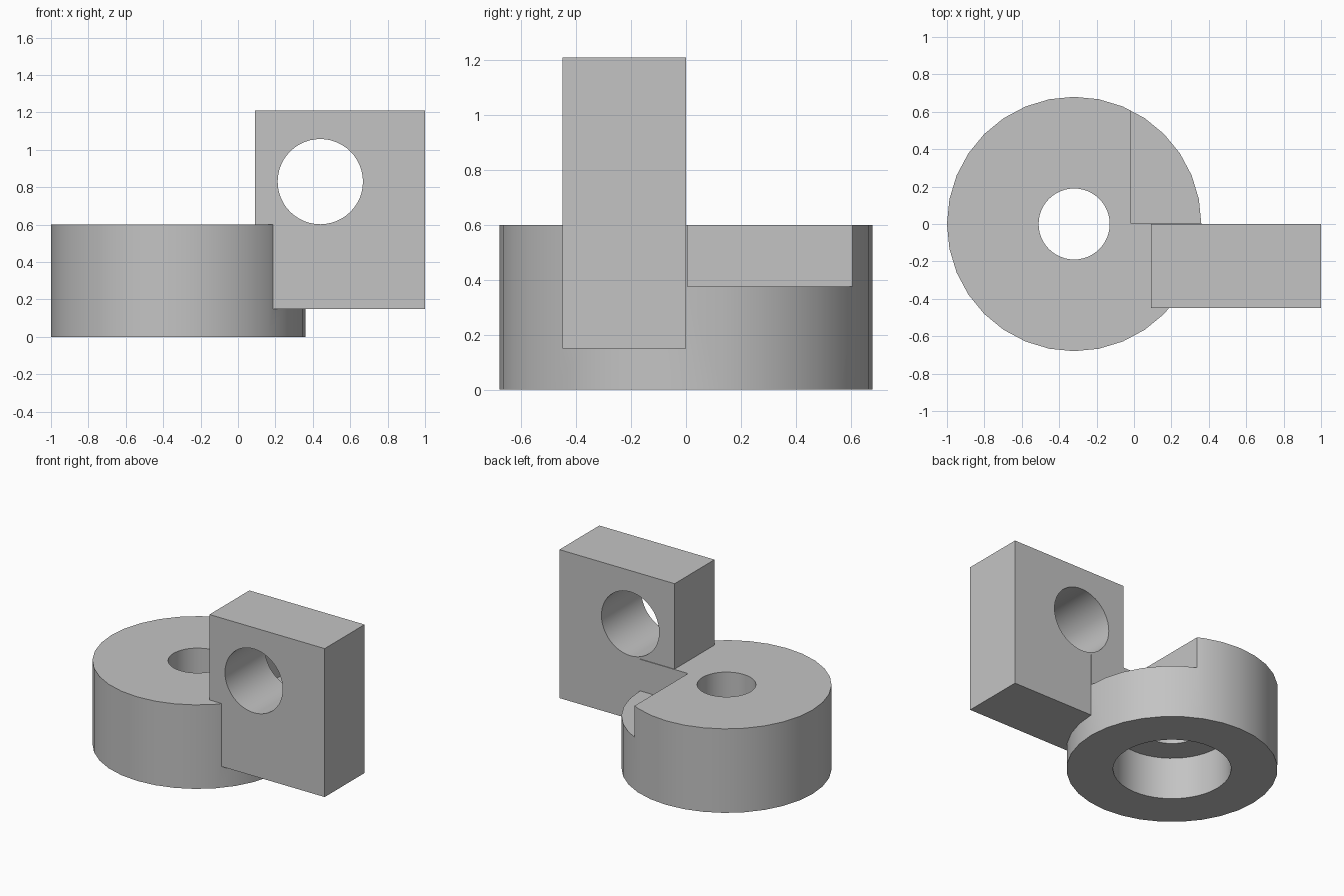
import bpy
import math

default_cube = bpy.data.objects.get("Cube")
if default_cube:
    bpy.data.objects.remove(default_cube, do_unlink=True)

# Single grey material
grey = bpy.data.materials.new("plain_grey")
grey.use_nodes = True
colour = (0.55, 0.55, 0.55, 1)
grey.diffuse_color = colour
grey.node_tree.nodes["Principled BSDF"].inputs["Base Color"].default_value = colour


def cylinder(name, radius, depth, centre, rotation=(0, 0, 0), sides=32):
    bpy.ops.mesh.primitive_cylinder_add(vertices=sides, radius=radius, depth=depth,
                                        location=centre, rotation=rotation)
    obj = bpy.context.object
    obj.name = name
    obj.data.materials.append(grey)
    return obj


def box(name, low, high):
    centre = [(a + b) / 2 for a, b in zip(low, high)]
    bpy.ops.mesh.primitive_cube_add(size=1, location=centre)
    obj = bpy.context.object
    obj.name = name
    obj.scale = [b - a for a, b in zip(low, high)]
    bpy.ops.object.transform_apply(location=False, rotation=False, scale=True)
    obj.data.materials.append(grey)
    return obj


def combine(target, tool, operation):
    bpy.context.view_layer.update()
    mod = target.modifiers.new(tool.name, "BOOLEAN")
    mod.operation = operation
    mod.solver = "EXACT"
    mod.object = tool
    bpy.context.view_layer.objects.active = target
    bpy.ops.object.modifier_apply(modifier=mod.name)
    bpy.data.objects.remove(tool, do_unlink=True)


# Round base with a through hole, a wider recess below and a corner notch
hub_x = -0.32
height = 0.6
base = cylinder("round_base", 0.68, height, (hub_x, 0, height / 2))
combine(base, cylinder("through_hole", 0.19, 2, (hub_x, 0, 0), sides=48), "DIFFERENCE")
combine(base, cylinder("bottom_recess", 0.38, 0.6, (hub_x, 0, 0), sides=48), "DIFFERENCE")
combine(base, box("corner_notch", (-0.02, 0.005, 0.375), (0.8, 0.9, 0.9)), "DIFFERENCE")

# Upright block with a cross bore, joined into the base
block = box("upright_block", (0.09, -0.45, 0.15), (1, 0, 1.21))
bore = cylinder("cross_bore", 0.228, 2, (0.44, 0, 0.83), (math.pi / 2, 0, 0), sides=48)
combine(block, bore, "DIFFERENCE")
combine(base, block, "UNION")
base.name = "bored_bracket"

# Smooth round walls, crisp edges
bpy.ops.object.select_all(action="DESELECT")
base.select_set(True)
bpy.context.view_layer.objects.active = base
bpy.ops.object.shade_smooth_by_angle(angle=math.radians(30))
